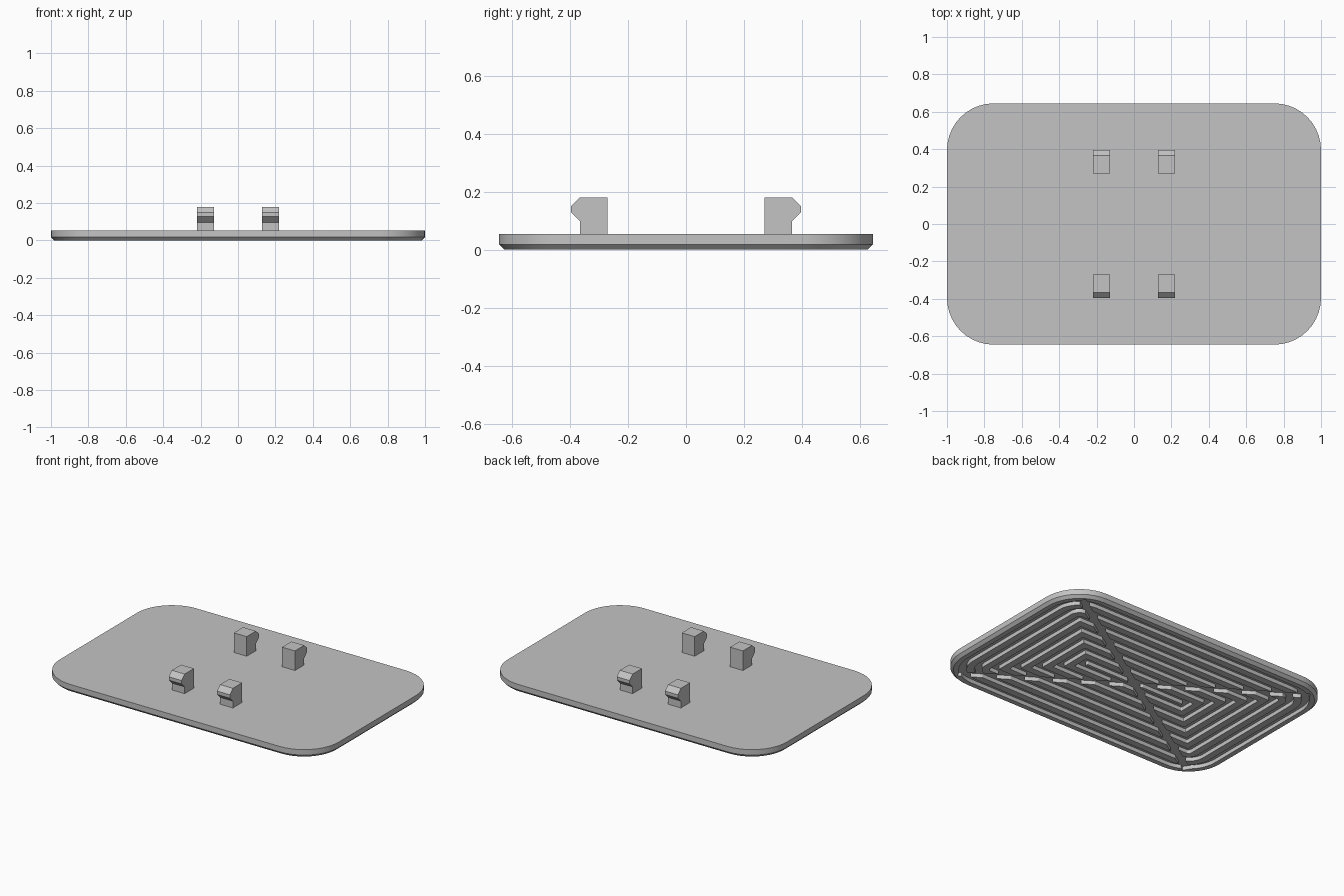
import bpy, bmesh, math
from mathutils import Matrix

HALF_X, HALF_Y, RADIUS = 1.0, 0.645, 0.25
TOP, CHAMFER, GROOVE_DEPTH = 0.053, 0.018, 0.025
GROOVE_WIDTH, GROOVE_STEP, GROOVE_COUNT = 0.045, 0.09, 7

if "Cube" in bpy.data.objects:
    bpy.data.objects.remove(bpy.data.objects["Cube"], do_unlink=True)

grey = bpy.data.materials.new("plain_grey")
grey.use_nodes = True
grey.diffuse_color = (0.55, 0.55, 0.55, 1)
grey.node_tree.nodes["Principled BSDF"].inputs["Base Color"].default_value = grey.diffuse_color


def make_object(name, bm):
    bmesh.ops.recalc_face_normals(bm, faces=bm.faces)
    mesh = bpy.data.meshes.new(name)
    bm.to_mesh(mesh)
    bm.free()
    mesh.materials.append(grey)
    obj = bpy.data.objects.new(name, mesh)
    bpy.context.collection.objects.link(obj)
    return obj


def outline(bm, inset, z, segments=10):
    """Rounded rectangle of vertices, pulled in by inset."""
    r = max(RADIUS - inset, 0.005)
    cx, cy = HALF_X - inset - r, HALF_Y - inset - r
    loop = []
    for quarter, (sx, sy) in enumerate(((1, 1), (-1, 1), (-1, -1), (1, -1))):
        for i in range(segments + 1):
            a = (quarter + i / segments) * math.pi / 2
            loop.append(bm.verts.new((sx * cx + r * math.cos(a), sy * cy + r * math.sin(a), z)))
    return loop


def bridge(bm, a, b):
    n = len(a)
    for i in range(n):
        j = (i + 1) % n
        bm.faces.new((a[i], a[j], b[j], b[i]))


def cut(target, cutter):
    mod = target.modifiers.new("cut", "BOOLEAN")
    mod.operation, mod.solver, mod.object = "DIFFERENCE", "EXACT", cutter
    bpy.context.view_layer.objects.active = target
    bpy.ops.object.modifier_apply(modifier=mod.name)
    bpy.data.objects.remove(cutter, do_unlink=True)


# Rounded plate with a chamfered lower edge
bm = bmesh.new()
loops = [outline(bm, CHAMFER, 0), outline(bm, 0, CHAMFER), outline(bm, 0, TOP)]
bridge(bm, loops[0], loops[1])
bridge(bm, loops[1], loops[2])
bm.faces.new(loops[0])
bm.faces.new(loops[2])
plate = make_object("base_plate", bm)

# Concentric grooves in the underside
bm = bmesh.new()
for k in range(GROOVE_COUNT):
    d = 0.05 + k * GROOVE_STEP
    ring = [outline(bm, inset, z) for inset, z in
            ((d, -0.02), (d, GROOVE_DEPTH), (d + GROOVE_WIDTH, GROOVE_DEPTH), (d + GROOVE_WIDTH, -0.02))]
    for i in range(4):
        bridge(bm, ring[i], ring[(i + 1) % 4])
cut(plate, make_object("ring_cutter", bm))

# Diagonal channels crossing the grooves
for side in (1, -1):
    bm = bmesh.new()
    bmesh.ops.create_cube(bm, size=1)
    size = Matrix.Diagonal((2.08, 0.05, GROOVE_DEPTH + 0.02, 1))
    turn = Matrix.Rotation(side * math.atan2(HALF_Y, HALF_X), 4, "Z")
    bm.transform(Matrix.Translation((0, 0, GROOVE_DEPTH / 2 - 0.01)) @ turn @ size)
    cut(plate, make_object("diagonal_cutter", bm))

# Four snap clips with hooked outer faces
profile = [(0.27, TOP - 0.005), (0.365, TOP - 0.005), (0.365, 0.097), (0.396, 0.128),
           (0.396, 0.15), (0.365, 0.18), (0.27, 0.18)]
for end, sy in (("back", 1), ("front", -1)):
    for side, x in (("left", 0.173), ("right", -0.173)):
        bm = bmesh.new()
        a, b = [[bm.verts.new((x + dx, sy * y, z)) for y, z in profile] for dx in (-0.046, 0.046)]
        bridge(bm, a, b)
        bm.faces.new(a)
        bm.faces.new(b)
        make_object(f"{end}_{side}_clip", bm)

# Smooth the rounded corners while keeping edges crisp
bpy.ops.object.select_all(action="DESELECT")
plate.select_set(True)
bpy.context.view_layer.objects.active = plate
bpy.ops.object.shade_smooth_by_angle(angle=math.radians(25))
